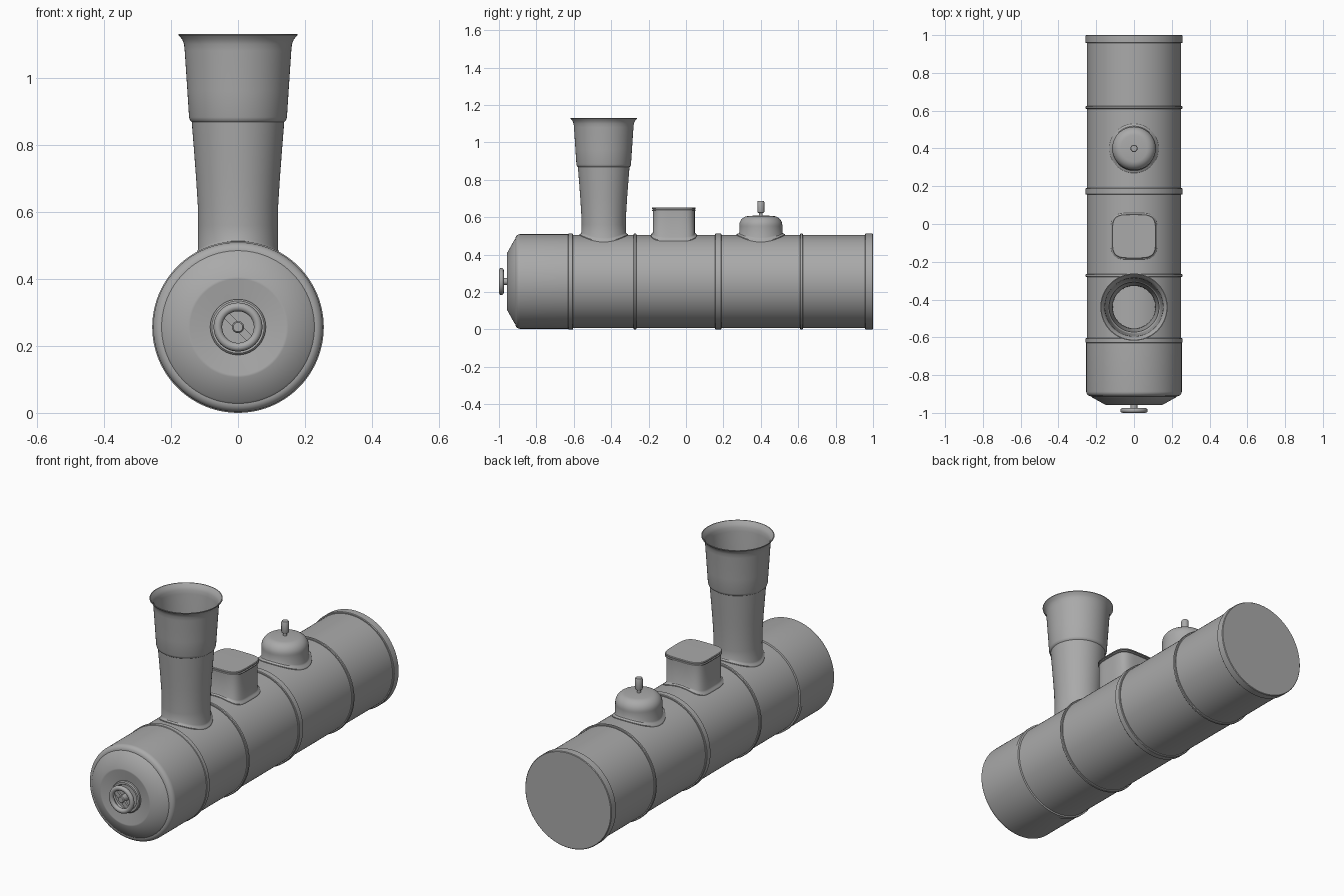
import bpy, bmesh, math
from mathutils import Matrix

if "Cube" in bpy.data.objects:
    bpy.data.objects.remove(bpy.data.objects["Cube"])

CZ, R = 0.256, 0.248          # boiler axis height and radius
grey = bpy.data.materials.new("plain grey")
grey.diffuse_color = (0.4, 0.4, 0.4, 1)
grey.use_nodes = True
grey.node_tree.nodes["Principled BSDF"].inputs["Base Color"].default_value = grey.diffuse_color


def finish(name, bm, angle=35):
    bmesh.ops.remove_doubles(bm, verts=bm.verts, dist=1e-5)
    bmesh.ops.recalc_face_normals(bm, faces=bm.faces)
    me = bpy.data.meshes.new(name)
    bm.to_mesh(me)
    bm.free()
    ob = bpy.data.objects.new(name, me)
    bpy.context.collection.objects.link(ob)
    me.materials.append(grey)
    bpy.ops.object.select_all(action='DESELECT')
    ob.select_set(True)
    bpy.context.view_layer.objects.active = ob
    bpy.ops.object.shade_smooth_by_angle(angle=math.radians(angle))
    return ob


def loft(name, rows, place, n=96, closed=False):
    """Sweep profile rows round; place(row, angle) gives the point."""
    bm = bmesh.new()
    rings = [[bm.verts.new(place(r, 2 * math.pi * i / n)) for i in range(n)] for r in rows]
    pairs = list(zip(rings, rings[1:]))
    if closed:
        pairs.append((rings[-1], rings[0]))
    for a, b in pairs:
        for i in range(n):
            j = (i + 1) % n
            bm.faces.new((a[i], a[j], b[j], b[i]))
    bmesh.ops.dissolve_degenerate(bm, edges=bm.edges, dist=1e-5)
    return finish(name, bm)


def along_y(row, a):
    r, y = row
    return (r * math.cos(a), y, CZ + r * math.sin(a))


def on_top(yc, power=2):
    """Upright fitting; rows marked 's' follow the curved boiler top."""
    def place(row, a):
        c, s = math.cos(a), math.sin(a)
        k = row[0] / (abs(c) ** power + abs(s) ** power) ** (1 / power)
        x, z = k * c, row[1]
        if len(row) > 2:
            z += CZ + math.sqrt(R * R - x * x)
        return (x, yc + k * s, z)
    return place


def arc(cr, cy, rad, a0, a1, n=6):
    return [(cr + rad * math.cos(math.radians(a0 + (a1 - a0) * i / n)),
             cy + rad * math.sin(math.radians(a0 + (a1 - a0) * i / n))) for i in range(n + 1)]


# boiler barrel
loft("boiler", [(0, -0.7), (R, -0.7), (R, 0.99), (0, 0.99)], along_y)

# smokebox with rounded nose and dished door
loft("smokebox", [(0, -0.942), (0.083, -0.942), (0.143, -0.958), (0.15, -0.958), (0.222, -0.918), (0.228, -0.912)]
     + arc(0.228, -0.887, 0.025, -80, 0)
     + [(0.253, -0.63), (0.256, -0.628), (0.256, -0.606), (0.253, -0.604), (0.24, -0.604)], along_y)

# boiler bands
for name, y0, y1 in (("front_band", -0.28, -0.264), ("middle_band", 0.155, 0.19), ("rear_band", 0.61, 0.625)):
    loft(name, [(0.24, y0), (0.253, y0), (0.256, y0 + 0.003), (0.256, y1 - 0.003), (0.253, y1), (0.24, y1)], along_y)
loft("end_cap", [(0.24, 0.957), (0.253, 0.957), (0.256, 0.96), (0.256, 0.997), (0.253, 1.0), (0, 1.0)], along_y)

# door handwheel: flange, stem, rim and bar
loft("door_flange", [(0.083, -0.938), (0.083, -0.952), (0.078, -0.957), (0.068, -0.957), (0.064, -0.95), (0, -0.95)],
     along_y, 64)
loft("handwheel_stem", [(0.018, -0.94), (0.018, -0.99), (0.014, -0.995), (0, -0.995)], along_y, 32)
loft("handwheel_rim", arc(0.06, -0.987, 0.0128, 0, 330, 11), along_y, 64, True)
bm = bmesh.new()
bmesh.ops.create_cube(bm, size=1, matrix=Matrix.Translation((0, -0.985, CZ))
                      @ Matrix.Rotation(math.radians(45), 4, 'Y')
                      @ Matrix.Diagonal((0.112, 0.012, 0.022, 1)))
finish("handwheel_bar", bm)

# flared base shared by the three fittings
def base(r0, r1):
    return [(r0, -0.015, 's'), (r0, 0.004, 's'), (r0 - 0.002, 0.006, 's'), (r1 + 0.003, 0.009, 's'), (r1, 0.015, 's')]

# chimney, hollow down to the boiler
outer = [(0.119, 0.56), (0.12, 0.62), (0.125, 0.7), (0.131, 0.78), (0.138, 0.868), (0.143, 0.872), (0.146, 0.882),
         (0.151, 0.96), (0.159, 1.08), (0.161, 1.1), (0.167, 1.115), (0.178, 1.127), (0.178, 1.13)]
inner = [(0.174, 1.13)] + [(r - 0.006, z) for r, z in outer[-3::-1]] + [(0.112, 0.4)]
loft("chimney", base(0.13, 0.119) + outer + inner, on_top(-0.44))

# sandbox with lid
loft("sandbox", base(0.123, 0.112) + [(0.112, 0.632), (0.117, 0.634), (0.117, 0.639), (0.112, 0.641), (0.112, 0.643),
     (0.117, 0.645), (0.117, 0.649), (0.114, 0.652), (0, 0.653)], on_top(-0.065, 4.2))

# steam dome and whistle
loft("steam_dome", base(0.13, 0.115) + [(0.115, 0.55)] + arc(0.065, 0.556, 0.05, 0, 85, 10)
     + [(0.04, 0.608), (0, 0.609)], on_top(0.4))
loft("whistle", [(0.01, 0.6), (0.01, 0.622), (0.017, 0.625), (0.019, 0.63), (0.019, 0.68), (0.016, 0.686), (0, 0.687)],
     on_top(0.4), 32)
